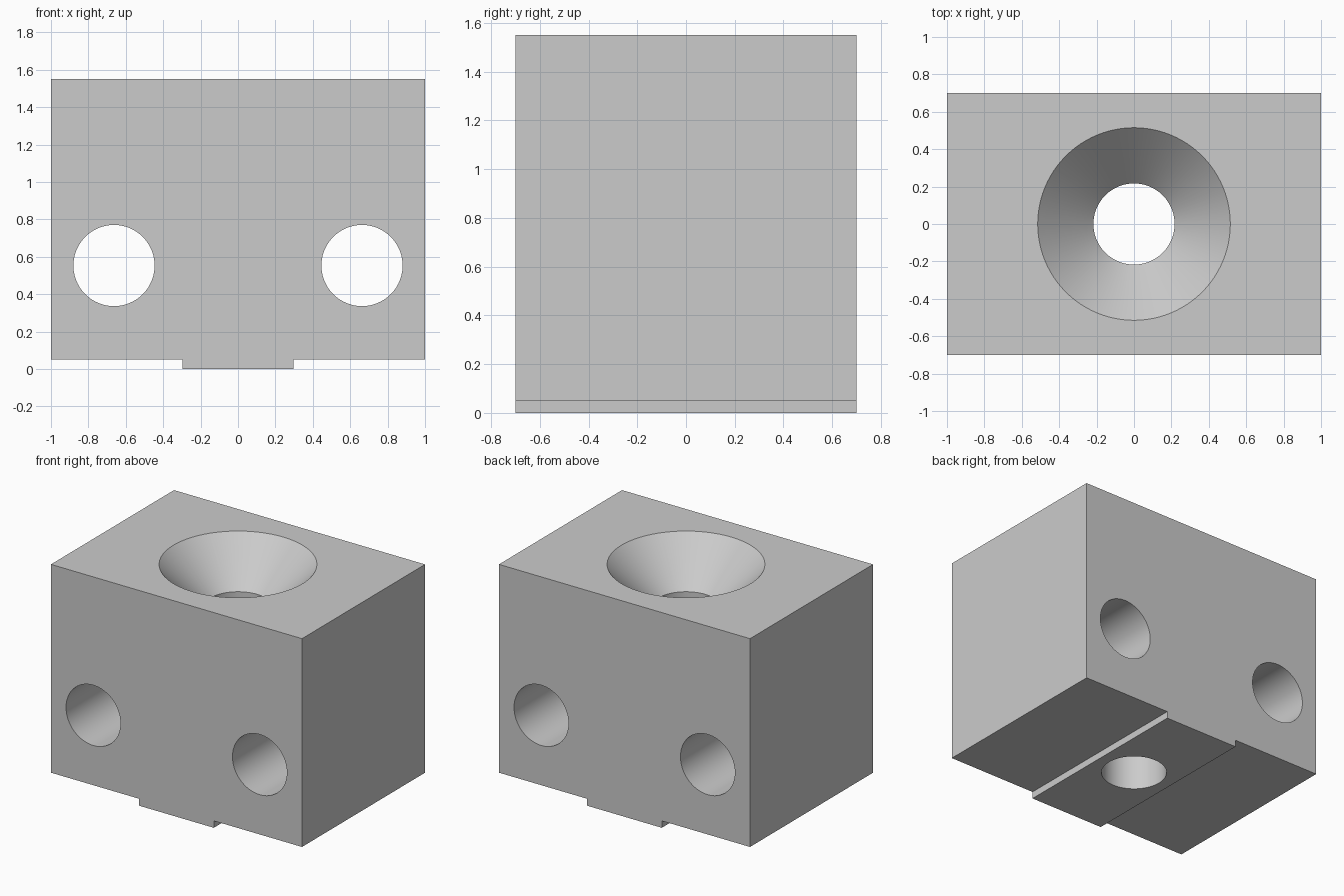
import bpy
import bmesh
from math import radians
from mathutils import Matrix

cube = bpy.data.objects.get("Cube")
if cube:
    bpy.data.objects.remove(cube, do_unlink=True)

HALF_DEPTH = 0.7
TOP = 1.55
STEP = 0.05
KEY = 0.297
HOLE_R = 0.217
SINK_R = 0.515
SIDES = 96

grey = bpy.data.materials.new("light grey")
grey.use_nodes = True
colour = (0.6, 0.6, 0.6, 1)
grey.diffuse_color = colour
grey.node_tree.nodes["Principled BSDF"].inputs["Base Color"].default_value = colour


def make_object(name, bm):
    bmesh.ops.recalc_face_normals(bm, faces=bm.faces)
    mesh = bpy.data.meshes.new(name)
    bm.to_mesh(mesh)
    bm.free()
    mesh.materials.append(grey)
    obj = bpy.data.objects.new(name, mesh)
    bpy.context.collection.objects.link(obj)
    return obj


def lathe(name, profile, matrix=Matrix()):
    """Closed solid from (radius, height) pairs turned about the z axis."""
    bm = bmesh.new()
    points = [(0, profile[0][1])] + profile + [(0, profile[-1][1])]
    verts = [bm.verts.new((r, 0, z)) for r, z in points]
    edges = [bm.edges.new(pair) for pair in zip(verts, verts[1:])]
    bmesh.ops.spin(bm, geom=verts + edges, cent=(0, 0, 0), axis=(0, 0, 1),
                   angle=radians(360), steps=SIDES)
    bmesh.ops.remove_doubles(bm, verts=bm.verts, dist=1e-4)
    bm.transform(matrix)
    return make_object(name, bm)


# Block with a raised key along the underside, extruded front to back
half = [(KEY, 0), (KEY, STEP), (1, STEP), (1, TOP)]
outline = half + [(-x, z) for x, z in reversed(half)]
bm = bmesh.new()
face = bm.faces.new([bm.verts.new((x, -HALF_DEPTH, z)) for x, z in outline])
extruded = bmesh.ops.extrude_face_region(bm, geom=[face], use_keep_orig=True)
bmesh.ops.translate(bm, vec=(0, 2 * HALF_DEPTH, 0),
                    verts=[g for g in extruded["geom"] if isinstance(g, bmesh.types.BMVert)])
block = make_object("drilled_block", bm)

# Countersunk vertical hole
sink = SINK_R - HOLE_R
cutters = [lathe("countersink_cutter", [(HOLE_R, -0.1), (HOLE_R, TOP - sink),
                                        (SINK_R + 0.1, TOP + 0.1)])]

# Pair of cross holes from front to back
for side, x in (("right", -0.663), ("left", 0.663)):
    place = Matrix.Translation((x, 0, 0.553)) @ Matrix.Rotation(radians(90), 4, "X")
    cutters.append(lathe(side + "_hole_cutter", [(HOLE_R, -0.8), (HOLE_R, 0.8)], place))

bpy.ops.object.select_all(action="DESELECT")
bpy.context.view_layer.objects.active = block
block.select_set(True)
for cutter in cutters:
    cutter.hide_render = True
    cut = block.modifiers.new(cutter.name, "BOOLEAN")
    cut.operation = "DIFFERENCE"
    cut.solver = "EXACT"
    cut.object = cutter
    bpy.ops.object.modifier_apply(modifier=cut.name)
    bpy.data.objects.remove(cutter, do_unlink=True)

bpy.ops.object.shade_smooth_by_angle(angle=radians(30))
